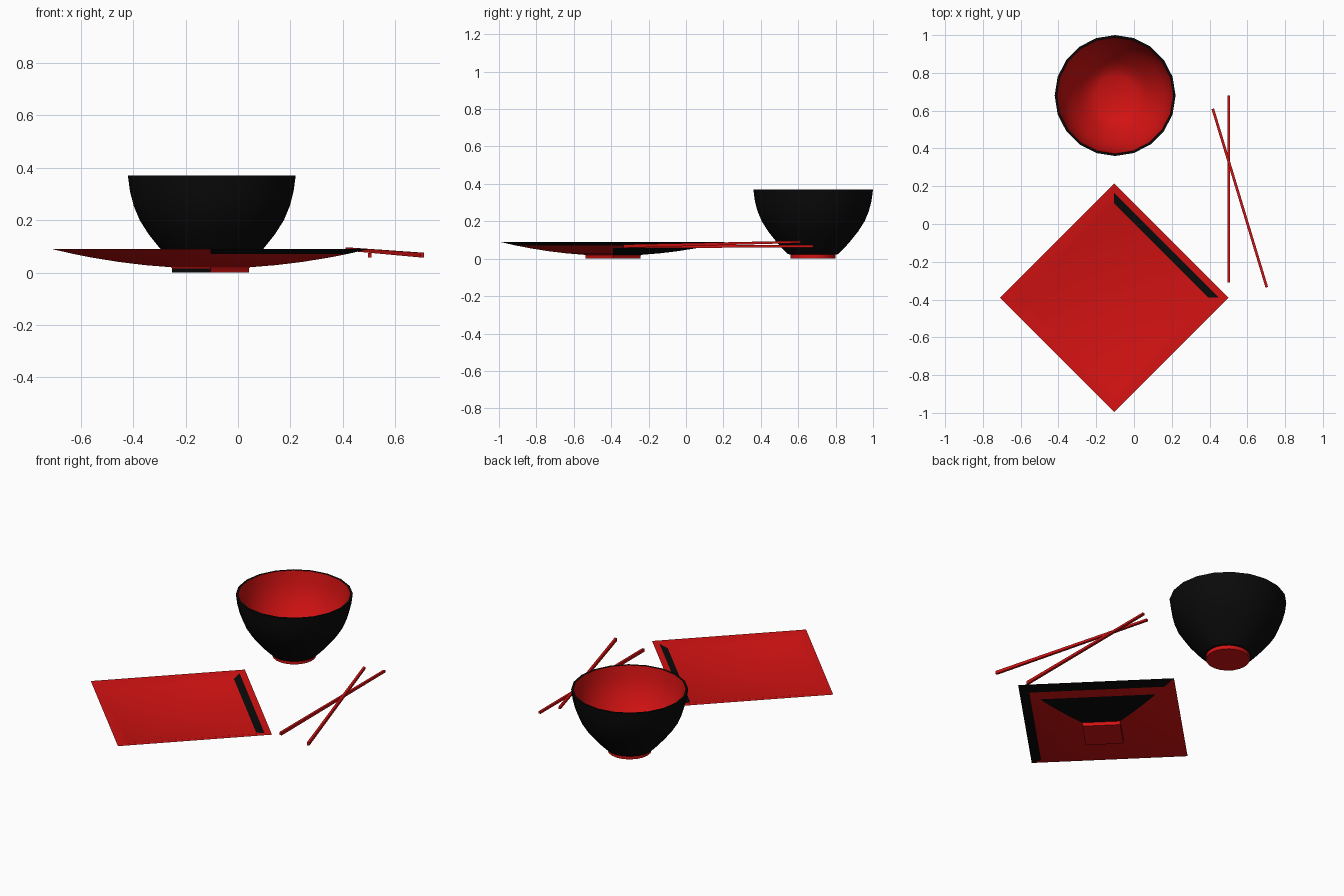
import bpy, bmesh, math
from mathutils import Vector

if "Cube" in bpy.data.objects:
    bpy.data.objects.remove(bpy.data.objects["Cube"])


def material(name, color):
    m = bpy.data.materials.new(name)
    m.diffuse_color = color
    m.use_nodes = True
    m.node_tree.nodes["Principled BSDF"].inputs["Base Color"].default_value = m.diffuse_color
    return m


RED = material("red_lacquer", (0.65, 0.006, 0.006, 1))
BLACK = material("black_lacquer", (0.003, 0.003, 0.003, 1))


def finish(name, bm, angle=30):
    bmesh.ops.recalc_face_normals(bm, faces=bm.faces)
    me = bpy.data.meshes.new(name)
    bm.to_mesh(me)
    bm.free()
    me.materials.append(RED)
    me.materials.append(BLACK)
    ob = bpy.data.objects.new(name, me)
    bpy.context.collection.objects.link(ob)
    bpy.ops.object.select_all(action='DESELECT')
    ob.select_set(True)
    bpy.context.view_layer.objects.active = ob
    bpy.ops.object.shade_smooth_by_angle(angle=math.radians(angle))
    return ob


def lathe(name, profile, sides, centre, is_black):
    """Revolve (r, z) points; is_black(segment, side) picks the colour."""
    bm = bmesh.new()
    rings = []
    for r, z in profile:
        rings.append([bm.verts.new((centre[0] + r * math.cos(a), centre[1] + r * math.sin(a), z))
                      for a in (2 * math.pi * k / sides for k in range(sides))])
    for i, (a, b) in enumerate(zip(rings, rings[1:])):
        for k in range(sides):
            n = (k + 1) % sides
            f = bm.faces.new((a[k], a[n], b[n], b[k]))
            f.material_index = int(is_black(i, k))
    bm.faces.new(rings[0])
    bm.faces.new(rings[-1])
    finish(name, bm)


# Bowl: red foot, black outside and rim, red inside
bowl_outer = [(0.12, 0), (0.12, 0.022), (0.135, 0.025), (0.165, 0.055), (0.2, 0.095), (0.24, 0.145),
              (0.275, 0.2), (0.298, 0.255), (0.312, 0.31), (0.32, 0.37)]
bowl_inner = [(0.308, 0.37), (0.3, 0.31), (0.286, 0.255), (0.262, 0.2),
              (0.226, 0.145), (0.186, 0.095), (0.15, 0.058), (0.105, 0.035)]
lathe("bowl", bowl_outer + bowl_inner, 20, (-0.1, 0.68),
      lambda i, k: 1 <= i < len(bowl_outer))


# Square plate: four-sided lathe, shallow curve, black accents on the right sides
def curve(r):
    return 0.016 + 0.074 * (r / 0.605) ** 2


under = [(r, curve(r)) for r in (0.15, 0.25, 0.35, 0.45, 0.525, 0.605)]
upper = [(r, curve(r) + 0.008) for r in (0.555, 0.5, 0.4, 0.3, 0.2, 0.1, 0.02)]
plate = [(0.147, 0), (0.147, 0.016)] + under + upper


def plate_black(i, k):
    if k == 0:   # right-back side: lower panel, rim band, upper stripe
        return i in (2, 3, 4, 6, 8)
    if k == 3:   # right-front side: rim band only
        return i == 6
    return k == 2 and i == 0   # left-front side of foot


lathe("square_plate", plate, 4, (-0.105, -0.39), plate_black)


# Chopsticks: tapered square rods
def chopstick(name, front, back, w0=0.018, w1=0.012):
    a, b = Vector(front), Vector(back)
    d = (b - a).normalized()
    side = d.cross(Vector((0, 0, 1))).normalized()
    up = side.cross(d)
    bm = bmesh.new()
    ends = [[bm.verts.new(p + (side * s * 0.007) + up * t * w / 2)
             for s, t in ((-1, -1), (1, -1), (1, 1), (-1, 1))] for p, w in ((a, w0), (b, w1))]
    for k in range(4):
        n = (k + 1) % 4
        bm.faces.new((ends[0][k], ends[0][n], ends[1][n], ends[1][k]))
    for e in ends:
        bm.faces.new(e)
    finish(name, bm)


chopstick("chopstick_straight", (0.502, -0.31, 0.066), (0.502, 0.68, 0.066))
chopstick("chopstick_crossed", (0.703, -0.335, 0.067), (0.417, 0.61, 0.09))
